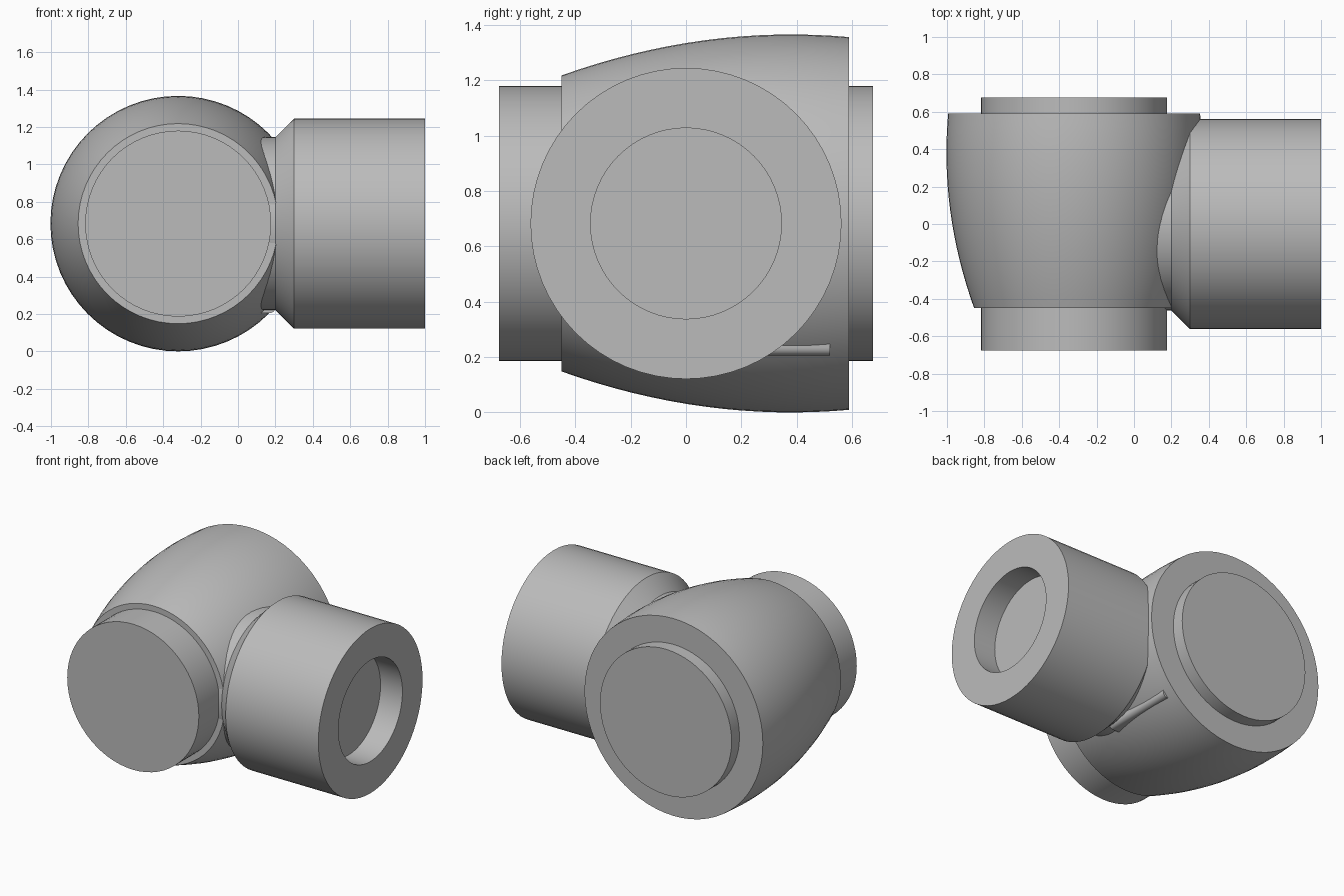
import bpy
import bmesh
import math
from mathutils import Matrix

cube = bpy.data.objects.get("Cube")
if cube:
    bpy.data.objects.remove(cube, do_unlink=True)

GREY = (0.5, 0.5, 0.5, 1)
grey = bpy.data.materials.new("plain grey")
grey.use_nodes = True
grey.diffuse_color = GREY
grey.node_tree.nodes["Principled BSDF"].inputs["Base Color"].default_value = GREY

MID_Z = 0.683
BODY_X = -0.32
ALONG_Y = Matrix.Rotation(-math.pi / 2, 4, "X")
ALONG_X = Matrix.Rotation(math.pi / 2, 4, "Y")


def finish(name, bm):
    bmesh.ops.recalc_face_normals(bm, faces=bm.faces)
    mesh = bpy.data.meshes.new(name)
    bm.to_mesh(mesh)
    bm.free()
    mesh.materials.append(grey)
    obj = bpy.data.objects.new(name, mesh)
    bpy.context.collection.objects.link(obj)
    bpy.ops.object.select_all(action="DESELECT")
    obj.select_set(True)
    bpy.context.view_layer.objects.active = obj
    bpy.ops.object.shade_smooth_by_angle(angle=math.radians(25))
    return obj


def turned(name, profile, matrix, sides=64):
    """Closed solid turned from (distance along axis, radius) points."""
    bm = bmesh.new()
    rings = []
    for along, radius in profile:
        ring = bmesh.ops.create_circle(bm, segments=sides, radius=radius)["verts"]
        bmesh.ops.translate(bm, verts=ring, vec=(0, 0, along))
        rings.append(ring)
    for a, b in zip(rings, rings[1:]):
        for i in range(sides):
            j = (i + 1) % sides
            bm.faces.new((a[i], a[j], b[j], b[i]))
    bm.faces.new(rings[0])
    bm.faces.new(rings[-1])
    bm.transform(matrix)
    return finish(name, bm)


# Barrel body with a bulging side
back, front = 0.59, -0.45
steps = 16
bulge = []
for i in range(steps + 1):
    y = front + (back - front) * i / steps
    bulge.append((y, MID_Z - 0.215 * (y - 0.38) ** 2))
body_place = Matrix.Translation((BODY_X, 0, MID_Z)) @ ALONG_Y
turned("barrel_body", bulge, body_place)

# Round stubs at both ends of the barrel
for name, start, end in (("front_stub", -0.675, front + 0.02),
                         ("back_stub", back - 0.02, 0.675)):
    turned(name, [(start, 0.497), (end, 0.497)], body_place)

# Side arm: neck, chamfer, sleeve and blind bore
arm = [(-0.1, 0.462), (0.2, 0.462), (0.3, 0.562), (1, 0.562), (1, 0.345), (0.835, 0.345)]
turned("side_arm", arm, Matrix.Translation((0, 0, MID_Z)) @ ALONG_X)

# Corner tab behind the neck, with a rounded lower edge
bm = bmesh.new()
bmesh.ops.create_cube(bm, size=1, matrix=Matrix.Translation((0.1, 0.26, 0.445))
                      @ Matrix.Diagonal((0.2, 0.52, 0.48, 1)))
low = [e for e in bm.edges
       if all(v.co.z < 0.3 and v.co.x > 0.1 for v in e.verts)]
bmesh.ops.bevel(bm, geom=low, offset=0.03, segments=5, profile=0.5, affect="EDGES")
finish("corner_tab", bm)
